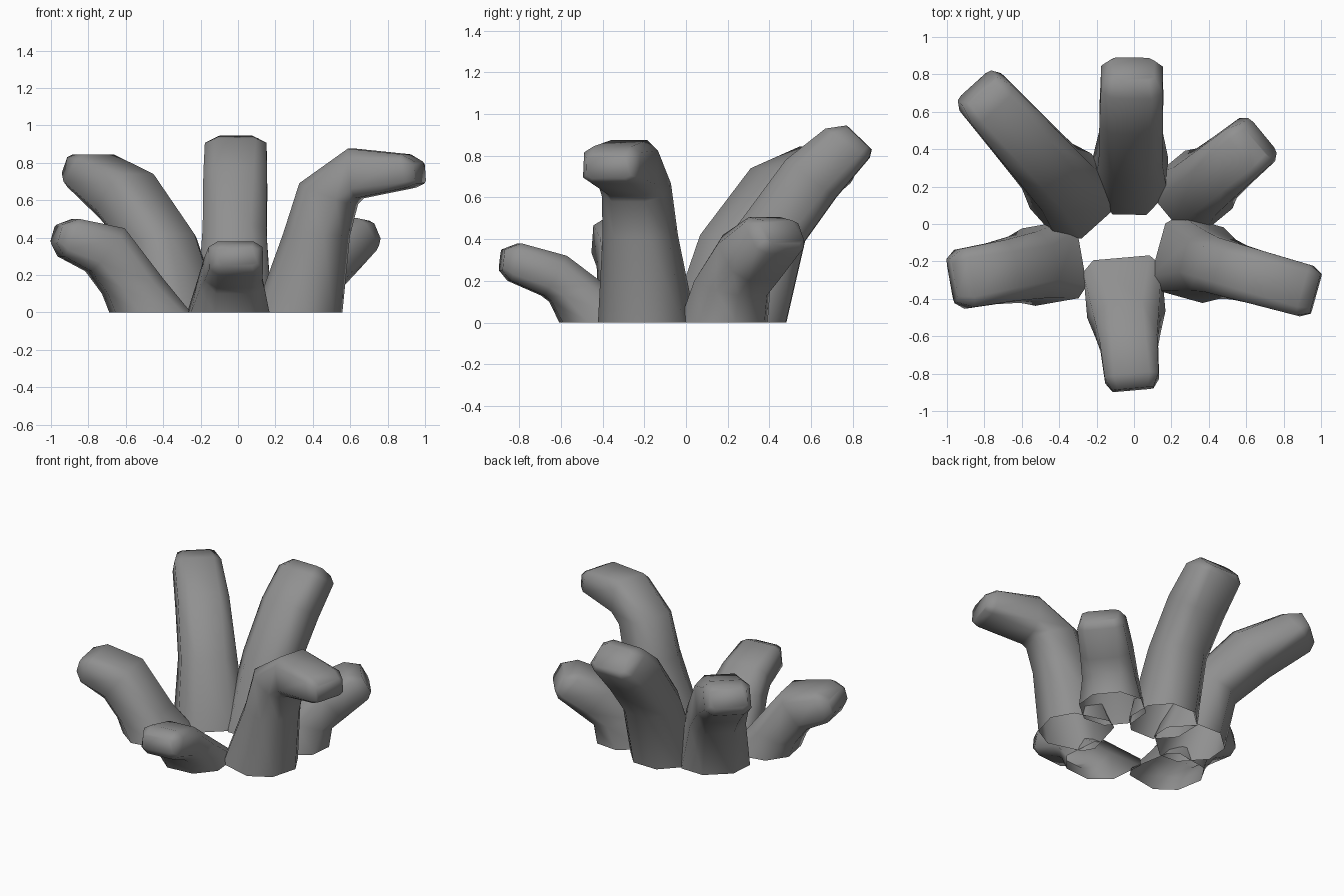
import bpy, bmesh, math
from mathutils import Vector

# Dark grey for the whole piece
grey = bpy.data.materials.new("dark_grey")
grey.diffuse_color = (0.28, 0.28, 0.28, 1)


def ring_points(inner, outer, w, k, k0):
    """Octagon spanning inner to outer point; k, k0 are flat ratios (inner, outer)."""
    a, b = Vector(inner), Vector(outer)
    c, h = (a + b) / 2, (b - a) / 2
    shape = [(-1, -k), (-1, k), (-k, 1), (k0, 1), (1, k0), (1, -k0), (k0, -1), (-k, -1)]
    return [(c.x + s * h.x, t * w, c.y + s * h.y) for s, t in shape]


def finger(name, origin, azimuth, rings, base_flat=0.45):
    """Open-bottomed tube; each ring is (u_in, z_in, u_out, z_out, half_width)."""
    ang = math.radians(azimuth)
    d = Vector((math.cos(ang), math.sin(ang), 0))
    side = Vector((-math.sin(ang), math.cos(ang), 0))
    o = Vector((origin[0], origin[1], 0))
    bm = bmesh.new()
    loops = []
    for i, (ui, zi, uo, zo, w) in enumerate(rings):
        # Sections get boxier from the base towards the tip
        k = 0.45 + 0.28 * i / (len(rings) - 1)
        pts = ring_points((ui, zi), (uo, zo), w, base_flat if i == 0 else k, k)
        loops.append([bm.verts.new(o + d * u + side * t + Vector((0, 0, z)))
                      for u, t, z in pts])
    for low, high in zip(loops, loops[1:]):
        for j in range(8):
            n = (j + 1) % 8
            bm.faces.new((low[j], low[n], high[n], high[j]))
    bm.faces.new(loops[-1])
    bmesh.ops.recalc_face_normals(bm, faces=bm.faces)
    mesh = bpy.data.meshes.new(name)
    bm.to_mesh(mesh)
    bm.free()
    mesh.materials.append(grey)
    for p in mesh.polygons:
        p.use_smooth = True
    ob = bpy.data.objects.new(name, mesh)
    bpy.context.collection.objects.link(ob)


# Tall branches at the back
finger("back_left_branch", (-0.33, 0.16), 132, [
    (-0.21, 0, 0.21, 0, 0.22), (-0.04, 0.42, 0.28, 0.32, 0.18),
    (0.29, 0.74, 0.5, 0.5, 0.165), (0.61, 0.845, 0.76, 0.67, 0.15),
    (0.73, 0.845, 0.79, 0.73, 0.12)], 0.55)
finger("back_branch", (-0.02, 0.27), 89, [
    (-0.22, 0, 0.21, 0, 0.2), (-0.02, 0.47, 0.3, 0.39, 0.17),
    (0.21, 0.78, 0.45, 0.6, 0.17), (0.40, 0.93, 0.61, 0.79, 0.165),
    (0.50, 0.945, 0.62, 0.83, 0.12)])

# Short branch at the back right
finger("back_right_branch", (0.33, 0.18), 39.5, [
    (-0.2, 0, 0.2, 0, 0.2), (-0.09, 0.22, 0.22, 0.13, 0.17),
    (0.11, 0.42, 0.3, 0.2, 0.16), (0.31, 0.505, 0.45, 0.33, 0.15),
    (0.41, 0.49, 0.47, 0.38, 0.12)])

# Tall branch with a sharp bend at the front right
finger("front_right_branch", (0.35, -0.2), -15.5, [
    (-0.23, 0, 0.19, 0, 0.21), (-0.09, 0.42, 0.235, 0.41, 0.165),
    (0.0, 0.69, 0.28, 0.58, 0.15), (0.27, 0.875, 0.31, 0.61, 0.145),
    (0.57, 0.845, 0.6, 0.667, 0.14), (0.642, 0.805, 0.65, 0.69, 0.11)], 0.7)

# Low branches at the front
finger("front_branch", (-0.05, -0.38), -85, [
    (-0.2, 0, 0.22, 0, 0.21), (0.04, 0.2, 0.27, 0.1, 0.175),
    (0.2, 0.32, 0.31, 0.13, 0.155), (0.42, 0.38, 0.47, 0.2, 0.145),
    (0.50, 0.35, 0.512, 0.25, 0.11)], 0.72)
finger("front_left_branch", (-0.475, -0.215), 190, [
    (-0.2, 0, 0.2, 0, 0.21), (-0.06, 0.18, 0.24, 0.1, 0.18),
    (0.15, 0.45, 0.33, 0.22, 0.165), (0.40, 0.5, 0.48, 0.3, 0.16),
    (0.49, 0.468, 0.518, 0.37, 0.12)], 0.72)
